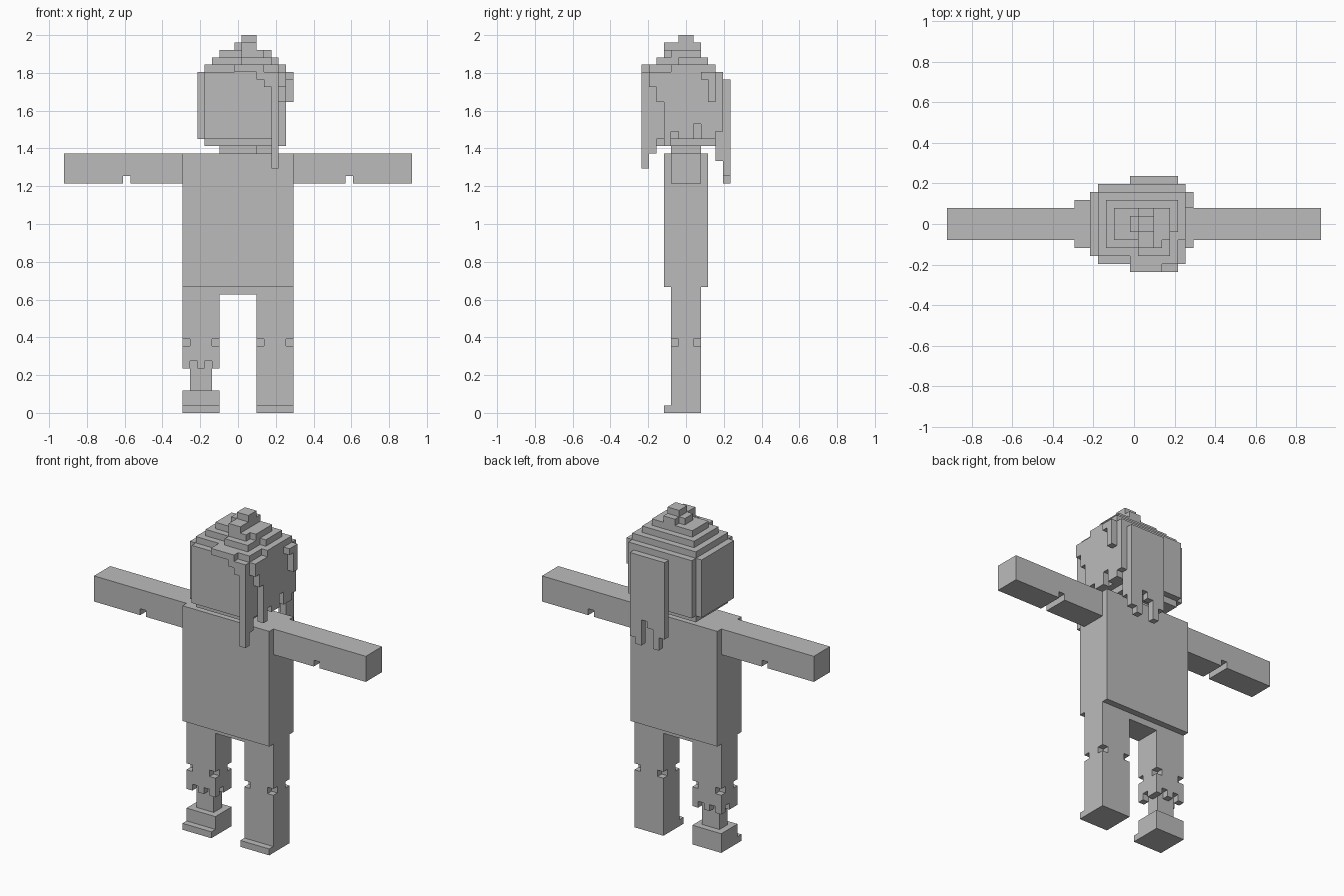
import bpy, bmesh

if "Cube" in bpy.data.objects:
    bpy.data.objects.remove(bpy.data.objects["Cube"])

U = 2 / 51  # size of one block

grey = bpy.data.materials.new("plain_grey")
grey.diffuse_color = (0.5, 0.5, 0.5, 1)
grey.use_nodes = True
grey.node_tree.nodes["Principled BSDF"].inputs["Base Color"].default_value = grey.diffuse_color


def cells(box):
    # box: x0, x1, y0, y1, z0, z1 in blocks; x edges lie on half blocks
    x0, x1, y0, y1, z0, z1 = box
    return {(x, y, z) for x in range(round(x0 + .5), round(x1 + .5))
            for y in range(y0, y1) for z in range(z0, z1)}


def part(name, add, cut=()):
    """Blocky solid: union of boxes minus cut boxes, outer skin only."""
    solid = set().union(*map(cells, add))
    for c in cut:
        solid -= cells(c)
    bm = bmesh.new()
    corners = {}

    def vert(p):
        if p not in corners:
            corners[p] = bm.verts.new(((p[0] - .5) * U, p[1] * U, p[2] * U))
        return corners[p]

    for c in sorted(solid):
        for a in range(3):
            b, d = (a + 1) % 3, (a + 2) % 3
            for s in (0, 1):
                n = list(c)
                n[a] += 2 * s - 1
                if tuple(n) in solid:
                    continue
                quad = []
                for i, j in ((0, 0), (1, 0), (1, 1), (0, 1)):
                    p = list(c)
                    p[a] += s
                    p[b] += i
                    p[d] += j
                    quad.append(vert(tuple(p)))
                bm.faces.new(quad if s else quad[::-1])
    bmesh.ops.dissolve_limit(bm, angle_limit=0.01, verts=bm.verts, edges=bm.edges)
    me = bpy.data.meshes.new(name)
    bm.to_mesh(me)
    bm.free()
    me.materials.append(grey)
    ob = bpy.data.objects.new(name, me)
    bpy.context.collection.objects.link(ob)


# Torso, hips and neck
part("torso", [(-7.5, 7.5, -3, 3, 17, 35)])
part("hips", [(-2.5, 2.5, -2, 2, 16, 17)])
part("neck", [(-2.5, 2.5, -2, 2, 35, 36)])

# Arms with a groove under the elbow
part("right_arm", [(7.5, 23.5, -2, 2, 31, 35)], [(14.5, 15.5, -2, 2, 31, 32)])
part("left_arm", [(-23.5, -7.5, -2, 2, 31, 35)], [(-15.5, -14.5, -2, 2, 31, 32)])


def knee_nicks(x0):
    return [(x, x + 1, y, y + 1, 9, 10) for x in (x0, x0 + 4) for y in (-2, 1)]


# Legs: one whole, one with a ragged trouser end, thin ankle and shoe
part("right_leg", [(2.5, 7.5, -2, 2, 0, 17), (2.5, 7.5, -3, -2, 0, 1)], knee_nicks(2.5))
part("left_trouser", [(-7.5, -2.5, -2, 2, 6, 17)],
     knee_nicks(-7.5) + [(-6.5, -5.5, -2, 2, 6, 7), (-4.5, -3.5, -2, 2, 6, 7),
                         (-7.5, -6.5, 0, 1, 6, 7), (-3.5, -2.5, -1, 0, 6, 7)])
part("left_ankle", [(-6.5, -3.5, -1, 1, 3, 7)])
part("left_shoe", [(-7.5, -2.5, -2, 2, 0, 3), (-7.5, -2.5, -3, -2, 0, 1)])

# Head with stepped corners
part("head", [(-4.5, 4.5, -5, 5, 37, 45), (-5.5, 5.5, -4, 4, 37, 46),
              (-4.5, 4.5, -4, 4, 36, 37)])

# Hair cap in shrinking layers
part("hair_cap", [
    (-4.5, 6.5, -5, 5, 45, 46), (-5.5, 6.5, -4, 4, 45, 46),
    (-4.5, 6.5, -4, 4, 46, 47), (-0.5, 5.5, -5, -4, 46, 47),
    (-3.5, 5.5, -3, 3, 47, 48), (0.5, 4.5, -4, -3, 47, 48),
    (-2.5, 4.5, -2, 2, 48, 49), (0.5, 3.5, -3, -2, 48, 49),
    (-0.5, 2.5, -1, 1, 49, 50), (0.5, 2.5, -3, 2, 49, 50),
    (0.5, 2.5, -1, 1, 50, 51)],
    [(5.5, 6.5, -4, -2, 46, 47), (4.5, 5.5, -3, -1, 47, 48)])

# Swept fringe, ending in one long lock
part("fringe", [(-0.5, 2.5, -6, -5, 46, 47), (2.5, 3.5, -6, -5, 45, 47),
                (3.5, 4.5, -6, -5, 44, 46), (4.5, 5.5, -6, -5, 33, 46),
                (4.5, 5.5, -5, -4, 35, 46), (5.5, 6.5, -5, -4, 44, 46)])

# Side hair with a ragged lower edge, front to back
side_ends = [42, 36, 38, 37, 37, 39, 37, 37, 38]
part("side_hair", [(5.5, 6.5, y - 4, y - 3, z, 46) for y, z in enumerate(side_ends)]
     + [(4.5, 5.5, 4, 5, 34, 46), (6.5, 7.5, 3, 4, 42, 46), (6.5, 7.5, 2, 3, 45, 46)])

# Back hair hanging in locks
back_ends = [33, 31, 34, 35, 31, 32]
part("back_hair", [(i - .5, i + .5, 5, 6, z, 45) for i, z in enumerate(back_ends)])
